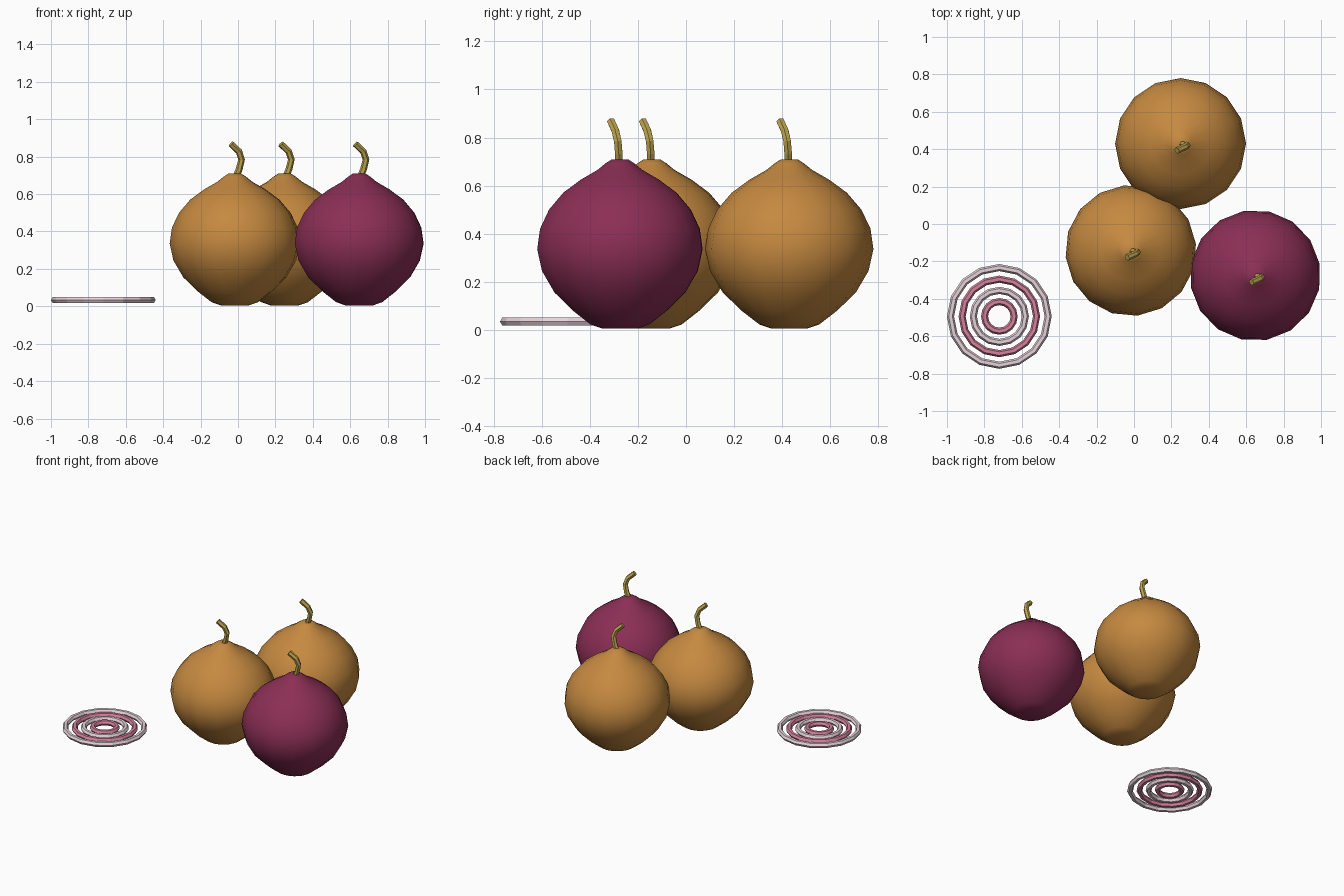
import bpy, bmesh, math
from mathutils import Vector

if "Cube" in bpy.data.objects:
    bpy.data.objects.remove(bpy.data.objects["Cube"])


def material(name, rgb):
    m = bpy.data.materials.new(name)
    m.diffuse_color = (*[(c / 255) ** 2.2 for c in rgb], 1)
    m.use_nodes = True
    m.node_tree.nodes["Principled BSDF"].inputs["Base Color"].default_value = m.diffuse_color
    return m


GOLD = material("golden skin", (196, 136, 66))
PURPLE = material("purple skin", (138, 50, 86))
STEM = material("dry stem", (190, 164, 80))
PALE = material("pale flesh", (232, 212, 220))
PINK = material("pink flesh", (212, 130, 156))


def finish(name, bm, mat, smooth):
    bmesh.ops.recalc_face_normals(bm, faces=bm.faces)
    me = bpy.data.meshes.new(name)
    bm.to_mesh(me)
    bm.free()
    me.materials.append(mat)
    ob = bpy.data.objects.new(name, me)
    bpy.context.collection.objects.link(ob)
    for p in me.polygons:
        p.use_smooth = smooth
    return ob


def bridge(bm, a, b):
    n = len(a)
    for i in range(n):
        bm.faces.new((a[i], a[(i + 1) % n], b[(i + 1) % n], b[i]))


# Bulb: lathed profile (radius, height)
PROFILE = [(0.075, 0.005), (0.125, 0.022), (0.20, 0.08), (0.277, 0.155), (0.33, 0.245),
           (0.35, 0.335), (0.338, 0.42), (0.30, 0.50), (0.24, 0.57),
           (0.165, 0.625), (0.095, 0.665), (0.06, 0.693), (0.035, 0.709)]


def bulb(name, x, y, turn, mat, sides=16):
    bm = bmesh.new()
    rings = []
    for r, z in PROFILE:
        rings.append([bm.verts.new((x + r * math.cos(turn + i * math.tau / sides),
                                    y + r * math.sin(turn + i * math.tau / sides), z))
                      for i in range(sides)])
    for a, b in zip(rings, rings[1:]):
        bridge(bm, a, b)
    bm.faces.new(rings[0])
    bm.faces.new(rings[-1])
    finish(name, bm, mat, True)


# Stem: bent six-sided tube
PATH = [(0.0, 0.0, 0.69), (0.018, 0.0, 0.735), (0.03, -0.004, 0.785),
        (0.016, -0.014, 0.828), (-0.026, -0.032, 0.868)]


def stem(name, x, y, radius=0.018, sides=6):
    bm = bmesh.new()
    pts = [Vector(p) + Vector((x, y, 0)) for p in PATH]
    rings = []
    for i, p in enumerate(pts):
        t = (pts[min(i + 1, len(pts) - 1)] - pts[max(i - 1, 0)]).normalized()
        v = t.cross(Vector((1, 0, 0))).normalized()
        u = v.cross(t)
        rings.append([bm.verts.new(p + radius * (math.cos(k * math.tau / sides) * u +
                                                 math.sin(k * math.tau / sides) * v))
                      for k in range(sides)])
    for a, b in zip(rings, rings[1:]):
        bridge(bm, a, b)
    bm.faces.new(rings[0])
    bm.faces.new(rings[-1])
    finish(name, bm, STEM, False)


# Sliced ring: low-poly torus with hexagonal section
def slice_ring(name, major, mat, minor=0.019, sides=16, section=6):
    bm = bmesh.new()
    rings = []
    for i in range(sides):
        a = i * math.tau / sides
        ring = []
        for k in range(section):
            b = k * math.tau / section
            r = major + minor * math.cos(b)
            ring.append(bm.verts.new((-0.72 + r * math.cos(a), -0.494 + r * math.sin(a),
                                      0.034 + minor * math.sin(b))))
        rings.append(ring)
    for i in range(sides):
        bridge(bm, rings[i], rings[(i + 1) % sides])
    finish(name, bm, mat, False)


for label, x, y, turn, mat in [("front_golden", -0.017, -0.142, 0.1, GOLD),
                               ("back_golden", 0.249, 0.43, 0.0, GOLD),
                               ("purple", 0.648, -0.275, 0.18, PURPLE)]:
    bulb(label + "_onion_bulb", x, y, turn, mat)
    stem(label + "_onion_stem", x + 0.006, y - 0.005)

for i, (major, mat) in enumerate([(0.261, PALE), (0.199, PINK), (0.139, PALE), (0.079, PINK)]):
    slice_ring(f"onion_slice_ring_{i + 1}", major, mat)
